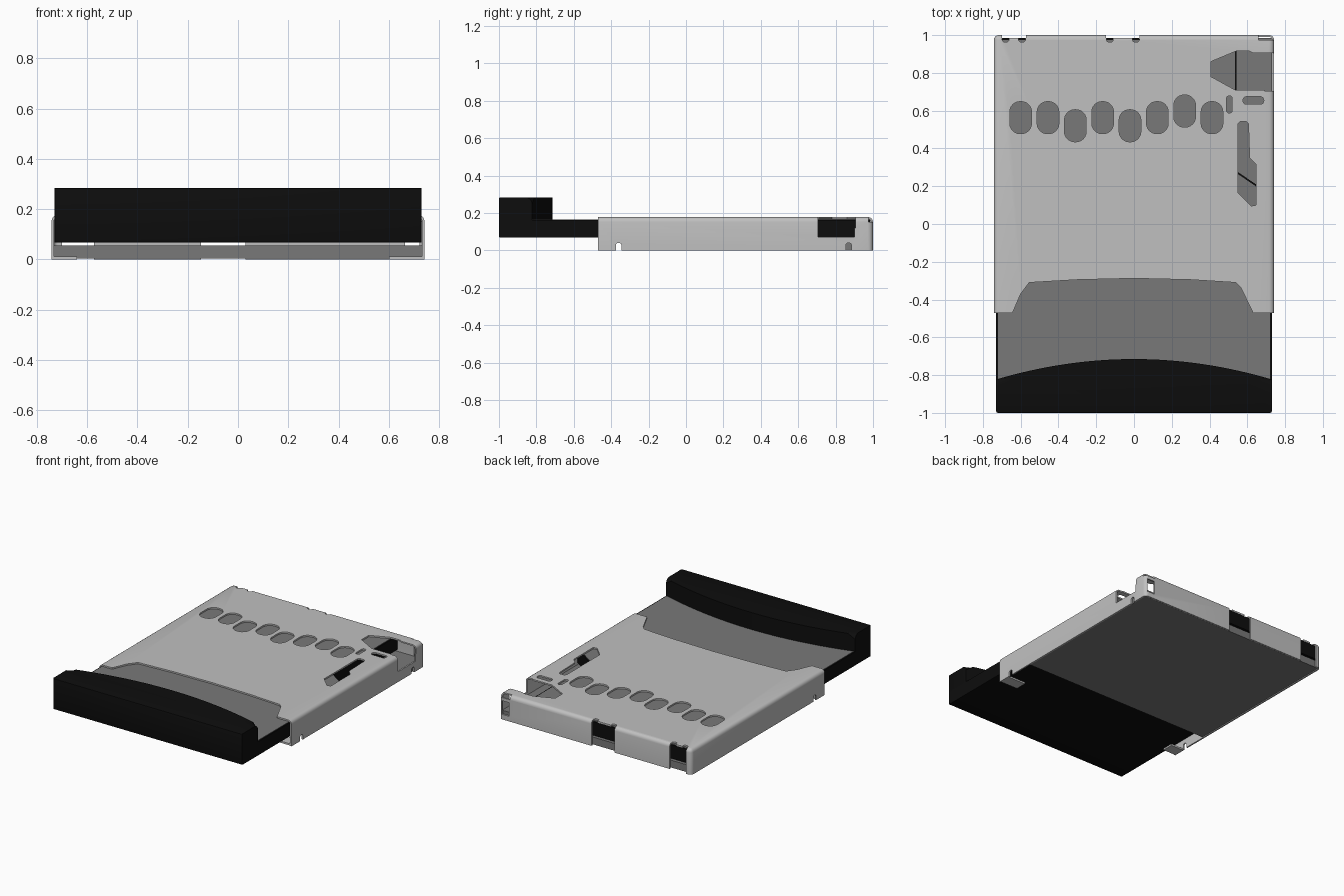
import bpy, bmesh, math

if "Cube" in bpy.data.objects:
    bpy.data.objects.remove(bpy.data.objects["Cube"], do_unlink=True)


def material(name, v):
    m = bpy.data.materials.new(name)
    m.use_nodes = True
    m.diffuse_color = (v, v, v, 1)
    m.node_tree.nodes["Principled BSDF"].inputs["Base Color"].default_value = (v, v, v, 1)
    return m


METAL = material("light metal grey", 0.53)
GREY = material("mid grey plastic", 0.19)
BLACK = material("black plastic", 0.004)


def finish(name, bm, mat=None):
    bmesh.ops.recalc_face_normals(bm, faces=bm.faces[:])
    me = bpy.data.meshes.new(name)
    bm.to_mesh(me)
    bm.free()
    ob = bpy.data.objects.new(name, me)
    bpy.context.scene.collection.objects.link(ob)
    if mat:
        me.materials.append(mat)
    return ob


def prism_bm(pts, z0, z1):
    bm = bmesh.new()
    face = bm.faces.new([bm.verts.new((x, y, z0)) for x, y in pts])
    ext = bmesh.ops.extrude_face_region(bm, geom=[face])
    for g in ext["geom"]:
        if isinstance(g, bmesh.types.BMVert):
            g.co.z = z1
    return bm


def prism(name, pts, z0, z1, mat=None):
    return finish(name, prism_bm(pts, z0, z1), mat)


def box(name, x0, x1, y0, y1, z0, z1, mat=None, r=0):
    bm = prism_bm([(x0, y0), (x1, y0), (x1, y1), (x0, y1)], z0, z1)
    if r:
        bmesh.ops.bevel(bm, geom=bm.edges[:], offset=r, segments=4,
                        profile=0.5, affect='EDGES')
    return finish(name, bm, mat)


def rounded(cx, cy, w, h, r, n=6):
    """Outline of a rounded rectangle."""
    pts = []
    for k, (sx, sy) in enumerate([(1, 1), (-1, 1), (-1, -1), (1, -1)]):
        for i in range(n + 1):
            a = math.pi / 2 * (k + i / n)
            pts.append((cx + sx * (w / 2 - r) + r * math.cos(a),
                        cy + sy * (h / 2 - r) + r * math.sin(a)))
    return pts


def cut(ob, cutter):
    """Subtract the cutter from the object and delete it."""
    cutter.hide_render = True
    mod = ob.modifiers.new("cut", 'BOOLEAN')
    mod.operation = 'DIFFERENCE'
    mod.solver = 'EXACT'
    mod.object = cutter
    bpy.context.view_layer.objects.active = ob
    bpy.ops.object.modifier_apply(modifier=mod.name)
    bpy.data.objects.remove(cutter, do_unlink=True)


def smooth(ob):
    bpy.ops.object.select_all(action='DESELECT')
    ob.select_set(True)
    bpy.context.view_layer.objects.active = ob
    bpy.ops.object.shade_smooth_by_angle(angle=math.radians(35))


# Folded sheet metal shell: rounded box, hollowed, open at front and bottom
W, TOP, T = 0.742, 0.178, 0.010
shell = box("metal_shell", -W, W, -0.7, 1.0, -0.1, TOP, METAL, 0.026)
cut(shell, box("cutter", -W + T, W - T, -0.8, 1.0 - T, -0.2, TOP - T, r=0.016))
cut(shell, box("cutter", -1, 1, -1, -0.47, -0.3, 0.4))
cut(shell, box("cutter", -1, 1, -1, 1.2, -0.3, 0.0))

# Scooped front edge of the shell
cut(shell, prism("cutter", [
    (-0.643, -0.6), (-0.643, -0.47), (-0.6, -0.37), (-0.555, -0.31), (-0.3, -0.295),
    (0, -0.288), (0.3, -0.295), (0.54, -0.31), (0.565, -0.335), (0.63, -0.47),
    (0.63, -0.6)], 0.12, 0.3))

# Row of oval windows
for i, y in enumerate([0.563, 0.563, 0.52, 0.563, 0.52, 0.563, 0.598, 0.563]):
    cut(shell, prism("cutter", rounded(-0.6 + i * 0.1447, y, 0.115, 0.17, 0.054),
                     0.12, 0.3))

# Small slots and the stepped spring slot
cut(shell, prism("cutter", rounded(0.505, 0.633, 0.03, 0.09, 0.013), 0.12, 0.3))
cut(shell, prism("cutter", rounded(0.632, 0.654, 0.11, 0.04, 0.018), 0.12, 0.3))
cut(shell, prism("cutter", [
    (0.55, 0.53), (0.562, 0.543), (0.595, 0.543), (0.606, 0.53), (0.612, 0.35),
    (0.646, 0.315), (0.646, 0.1), (0.62, 0.095), (0.55, 0.165)], 0.12, 0.3))

# Large corner window, open on the top and on the left side
cut(shell, prism("cutter", [
    (0.408, 0.86), (0.408, 0.78), (0.535, 0.71), (0.8, 0.71), (0.8, 0.905),
    (0.63, 0.905), (0.61, 0.915), (0.54, 0.915)], 0.12, 0.3))
cut(shell, box("cutter", 0.69, 0.8, 0.705, 0.9, 0.072, 0.3))

# Openings in the rear wall, each with two relief holes at the fold
for x0, x1 in [(-0.7, -0.573), (-0.148, 0.03)]:
    cut(shell, box("cutter", x0, x1, 0.984, 1.1, -0.1, 0.3))
    for x in (x0 + 0.02, x1 - 0.02):
        cut(shell, prism("cutter", rounded(x, 0.978, 0.036, 0.03, 0.014), 0.12, 0.3))

# Relieved rear corner with its window
cut(shell, box("cutter", 0.66, 0.8, 0.975, 1.1, 0.152, 0.3))
cut(shell, box("cutter", 0.665, 0.722, 0.96, 1.1, 0.035, 0.13))

# Notches in the lower edges of the side walls
for x0, x1, y in [(0.68, 0.8, -0.36), (-0.8, -0.68, -0.36), (0.68, 0.8, 0.87)]:
    notch = prism("cutter", rounded(0, 0, 0.08, 0.03, 0.014), x0, x1)
    for v in notch.data.vertices:
        a, b, c = v.co
        v.co = (c, y + b, a)
    bm = bmesh.new()
    bm.from_mesh(notch.data)
    bmesh.ops.recalc_face_normals(bm, faces=bm.faces[:])
    bm.to_mesh(notch.data)
    bm.free()
    cut(shell, notch)
smooth(shell)

# Solder tabs folded inward at the bottom
for side, s, reach in [("left", 1, 0.60), ("right", -1, 0.64)]:
    box(side + "_front_tab", min(s * reach, s * 0.735), max(s * reach, s * 0.735),
        -0.465, -0.385, 0.0, 0.012, METAL)

# Plastic housing floor
box("housing_floor", -0.731, 0.731, -0.18, 0.984, 0.004, 0.055, GREY)


# Card body with a narrowed rear end
def card_outline(d, front):
    return [(-0.73 + d, front), (0.73 - d, front), (0.73 - d, 0.152 - d * 0.5),
            (0.543 - d, 0.28 - d * 0.5), (0.543 - d, 0.984 - d), (-0.73 + d, 0.984 - d)]


prism("card_body", card_outline(0, -0.99), 0.068, 0.163, BLACK)
prism("card_top_plate", card_outline(0.009, -0.9), 0.162, 0.1655, GREY)

# Thick grip at the front of the card, with a curved, rounded rear edge
N = 32
arc = [(0.73 - 1.46 * i / N, -0.715 - 0.108 * (1 - 2 * i / N) ** 2) for i in range(N + 1)]
bm = prism_bm([(-0.73, -1.0), (0.73, -1.0)] + arc, 0.068, 0.284)
rear = [e for e in bm.edges if all(v.co.z > 0.28 and v.co.y > -0.9 for v in e.verts)
        and abs(e.verts[0].co.x - e.verts[1].co.x) < 0.2]
bmesh.ops.bevel(bm, geom=rear, offset=0.035, segments=5, profile=0.5, affect='EDGES')
front = [e for e in bm.edges if all(v.co.y < -0.99 for v in e.verts)]
bmesh.ops.bevel(bm, geom=front, offset=0.008, segments=2, profile=0.5, affect='EDGES')
smooth(finish("card_grip", bm, BLACK))
